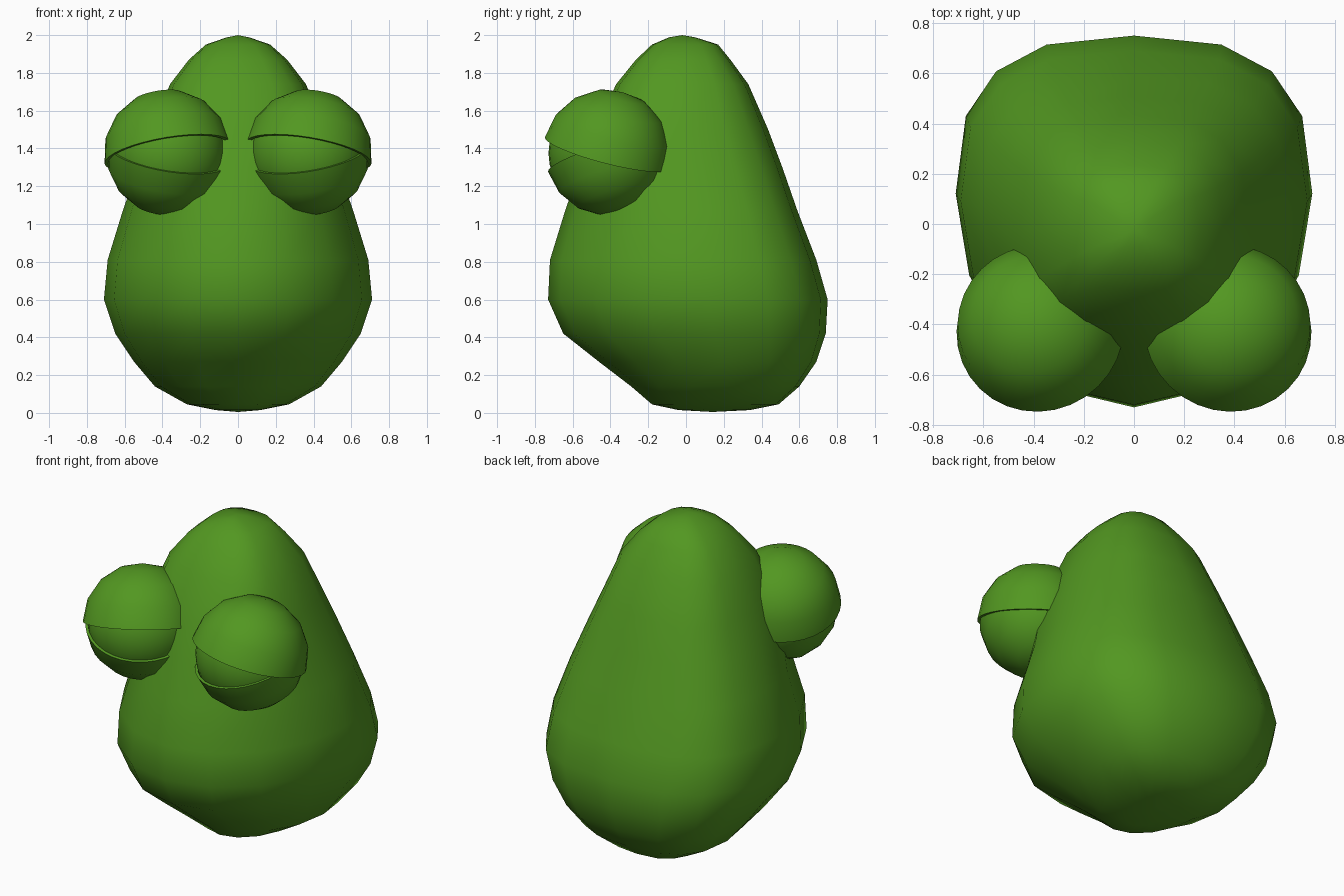
import bpy
import math
from mathutils import Vector

cube = bpy.data.objects.get("Cube")
if cube:
    bpy.data.objects.remove(cube, do_unlink=True)

# One green for the whole model
green = bpy.data.materials.new("leaf_green")
green.use_nodes = True
colour = (0.085, 0.31, 0.015, 1)
green.diffuse_color = colour
shader = green.node_tree.nodes["Principled BSDF"]
shader.inputs["Base Color"].default_value = colour
shader.inputs["Roughness"].default_value = 0.7


def finish(obj, angle=60):
    obj.data.materials.append(green)
    bpy.ops.object.select_all(action="DESELECT")
    obj.select_set(True)
    bpy.context.view_layer.objects.active = obj
    bpy.ops.object.shade_smooth_by_angle(angle=math.radians(angle))
    return obj


def loft(name, start, rings, end):
    """Skin equal rings of points between a start pole and an end pole."""
    n = len(rings[0])
    verts = [start] + [p for ring in rings for p in ring] + [end]
    last = len(verts) - 1
    top = last - n
    faces = []
    for i in range(n):
        j = (i + 1) % n
        faces.append((0, 1 + j, 1 + i))
        faces.append((last, top + i, top + j))
        for r in range(len(rings) - 1):
            a, b = 1 + r * n, 1 + (r + 1) * n
            faces.append((a + i, a + j, b + j, b + i))
    mesh = bpy.data.meshes.new(name)
    mesh.from_pydata(verts, [], faces)
    obj = bpy.data.objects.new(name, mesh)
    bpy.context.collection.objects.link(obj)
    return obj


def body_ring(z, half_width, front, back, sides=16):
    """Cross-section with a squarish back and a front that is round low down."""
    squareness = min(max((z - 1.07) / 0.43, 0), 1)
    middle = front + (back - front) * (0.575 - 0.075 * squareness)
    points = []
    for i in range(sides):
        a = 2 * math.pi * i / sides
        c, s = math.cos(a), math.sin(a)
        power = 2.7 if s > 0 else 2 + 0.7 * squareness
        depth = back - middle if s > 0 else middle - front
        x = math.copysign(abs(c) ** (2 / power), c) * half_width
        y = math.copysign(abs(s) ** (2 / power), s) * depth
        points.append((x, middle + y, z))
    return points


# Body: height, half width, front y, back y
sections = [
    (0.015, 0.12, -0.04, 0.34), (0.045, 0.27, -0.18, 0.49),
    (0.14, 0.44, -0.29, 0.60), (0.27, 0.55, -0.46, 0.69),
    (0.42, 0.65, -0.65, 0.74), (0.60, 0.71, -0.73, 0.75),
    (0.81, 0.69, -0.72, 0.69), (1.07, 0.61, -0.64, 0.59),
    (1.30, 0.53, -0.56, 0.51), (1.50, 0.455, -0.48, 0.435),
    (1.74, 0.36, -0.37, 0.33), (1.87, 0.26, -0.265, 0.235),
    (1.95, 0.17, -0.18, 0.17), (1.988, 0.06, -0.09, 0.05),
]
finish(loft("body", (0, 0.14, 0.005), [body_ring(*s) for s in sections], (0, -0.02, 2.0)))


def dome(name, centre, normal, radius, thickness=0.02, sides=32, steps=4):
    """Hollow half sphere whose pole points along normal."""
    def ring(r, a):
        return [(r * math.cos(a) * math.cos(2 * math.pi * i / sides),
                 r * math.cos(a) * math.sin(2 * math.pi * i / sides),
                 r * math.sin(a)) for i in range(sides)]
    angles = [math.pi / 2 * k / steps for k in range(steps)]
    inner = radius - thickness
    rings = [ring(inner, a) for a in reversed(angles)] + [ring(radius, a) for a in angles]
    obj = loft(name, (0, 0, inner), rings, (0, 0, radius))
    obj.location = centre
    obj.rotation_mode = "QUATERNION"
    obj.rotation_quaternion = Vector((0, 0, 1)).rotation_difference(Vector(normal))
    return finish(obj)


# Eyes with tilted, half-closed lids
for side, label in ((1, "left"), (-1, "right")):
    centre = (0.373 * side, -0.42, 1.375)
    bpy.ops.mesh.primitive_uv_sphere_add(segments=32, ring_count=16, radius=0.308, location=centre)
    eye = bpy.context.object
    eye.name = label + "_eyeball"
    finish(eye)
    dome(label + "_upper_lid", centre, (0.17 * side, 0.26, 1), 0.338)
    dome(label + "_lower_lid", (0.373 * side, -0.42, 1.37),
         (0.17 * side, 0.30, -1), 0.324, 0.016)
